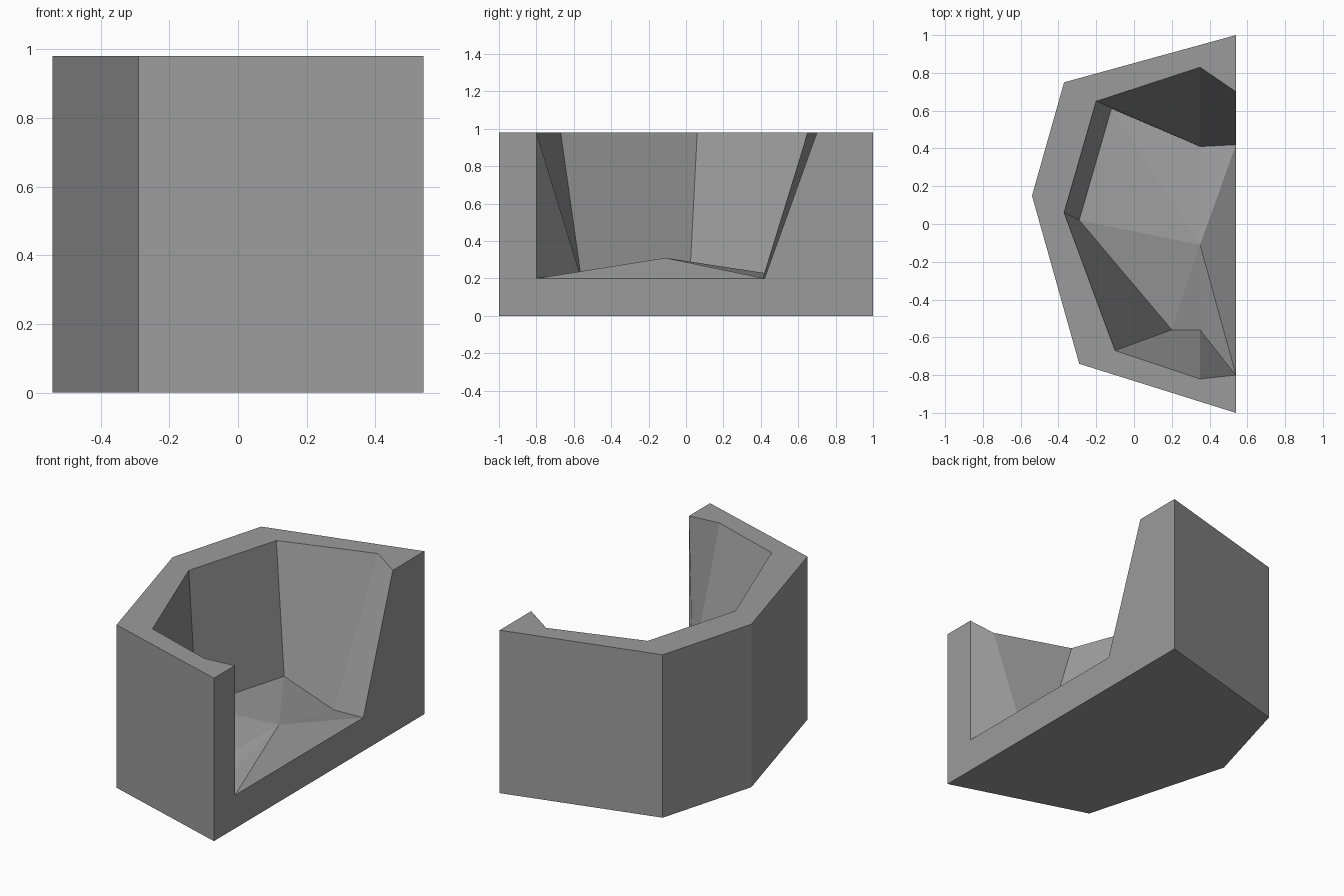
import bpy
import bmesh

cube = bpy.data.objects.get("Cube")
if cube:
    bpy.data.objects.remove(cube, do_unlink=True)

HEIGHT, FLOOR, OPEN_X = 0.98, 0.2, 0.54

stone = bpy.data.materials.new("plain grey")
stone.use_nodes = True
grey = (0.33, 0.33, 0.33, 1)
stone.diffuse_color = grey
stone.node_tree.nodes["Principled BSDF"].inputs["Base Color"].default_value = grey

# Plan profiles, each running from the +y open end round to the -y open end
outer_plan = [(OPEN_X, 1), (-0.37, 0.75), (-0.54, 0.15), (-0.29, -0.74), (OPEN_X, -1)]
rim_plan = [(OPEN_X, 0.7), (0.35, 0.83), (-0.2, 0.65), (-0.37, 0.06),
            (-0.1, -0.67), (0.35, -0.82), (OPEN_X, -0.8)]
floor_plan = [(OPEN_X, 0.42), (0.35, 0.41), (-0.12, 0.61), (-0.29, 0.02),
              (0.2, -0.56), (0.35, -0.56), (OPEN_X, -0.8)]

bm = bmesh.new()


def loop(plan, z):
    return [bm.verts.new((x, y, z)) for x, y in plan]


def wall(low, high):
    for i in range(len(low) - 1):
        bm.faces.new((low[i], low[i + 1], high[i + 1], high[i]))


base = loop(outer_plan, 0)
top = loop(outer_plan, HEIGHT)
rim = loop(rim_plan, HEIGHT)
floor = loop(floor_plan, FLOOR)
peak = bm.verts.new((0.35, -0.11, 0.31))
sill = bm.verts.new((OPEN_X, 0, FLOOR))

# Outer walls, sloping inner walls, underside and flat rim
wall(base, top)
wall(floor, rim)
bm.faces.new(base)
bm.faces.new(top + rim[::-1])

# Open side with its U-shaped cut
bm.faces.new((base[0], top[0], rim[0], floor[0], sill, floor[-1],
              rim[-1], top[-1], base[-1]))

# Floor fanned around the low peak, closed by the sill
edge = floor + [sill]
for i, v in enumerate(edge):
    bm.faces.new((v, edge[(i + 1) % len(edge)], peak))

bmesh.ops.recalc_face_normals(bm, faces=bm.faces)
mesh = bpy.data.meshes.new("walled_alcove")
bm.to_mesh(mesh)
bm.free()
mesh.materials.append(stone)
alcove = bpy.data.objects.new("walled_alcove", mesh)
bpy.context.collection.objects.link(alcove)
